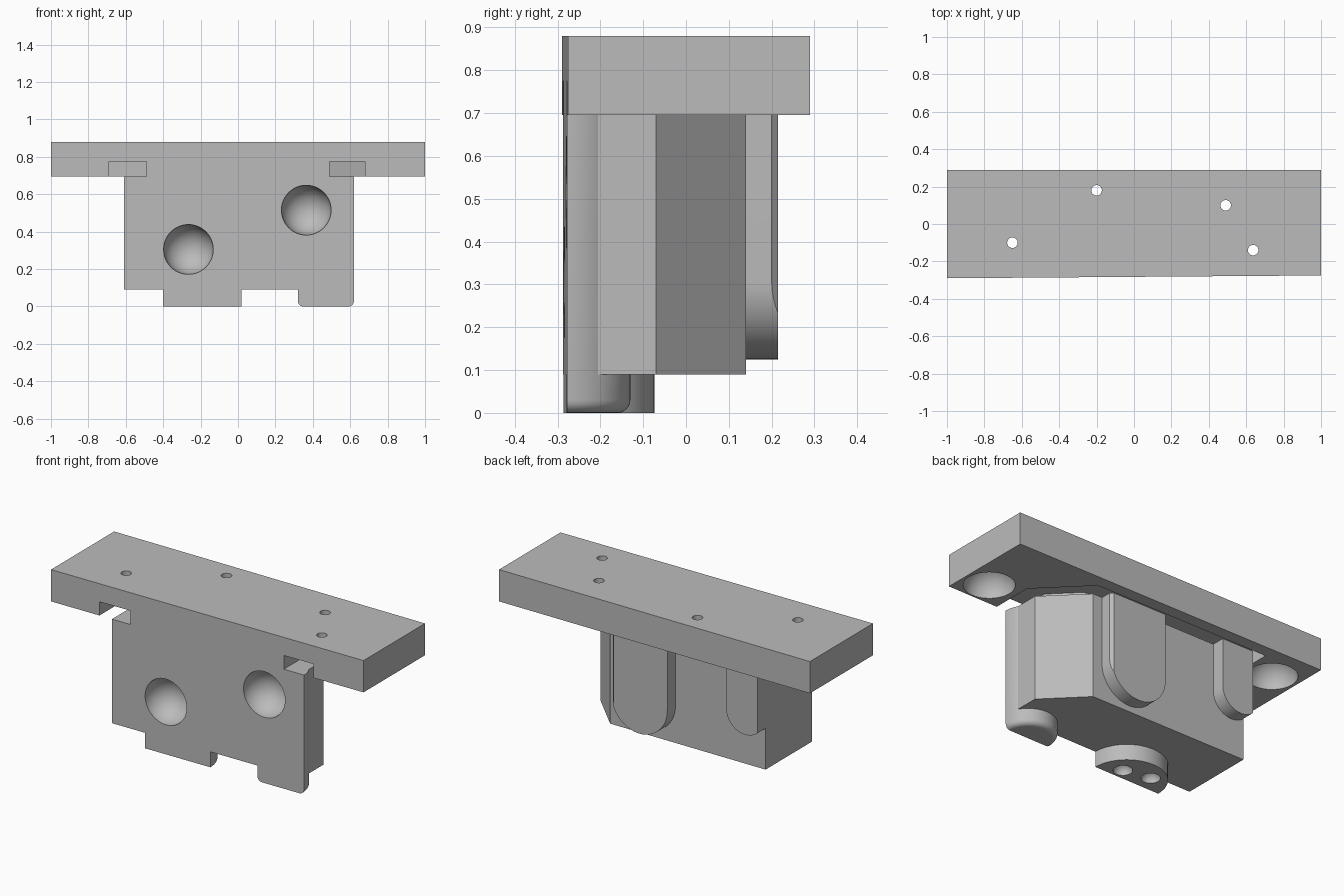
import bpy, bmesh, math
from mathutils import Matrix, Vector

cube = bpy.data.objects.get("Cube")
if cube:
    bpy.data.objects.remove(cube)

grey = bpy.data.materials.new("plain_grey")
grey.use_nodes = True
colour = (0.5, 0.5, 0.5, 1)
grey.diffuse_color = colour
grey.node_tree.nodes["Principled BSDF"].inputs["Base Color"].default_value = colour


def finish(name, bm):
    bmesh.ops.recalc_face_normals(bm, faces=bm.faces)
    mesh = bpy.data.meshes.new(name)
    bm.to_mesh(mesh)
    bm.free()
    mesh.materials.append(grey)
    ob = bpy.data.objects.new(name, mesh)
    bpy.context.collection.objects.link(ob)
    return ob


def prism(name, outline, low, high, along_y=False):
    """Extrude an outline up z, or along y when it lies in the xz plane."""
    bm = bmesh.new()
    place = (lambda a, b: (a, low, b)) if along_y else (lambda a, b: (a, b, low))
    face = bm.faces.new([bm.verts.new(place(a, b)) for a, b in outline])
    push = Vector((0, high - low, 0)) if along_y else Vector((0, 0, high - low))
    new = bmesh.ops.extrude_face_region(bm, geom=[face])["geom"]
    bmesh.ops.translate(bm, vec=push, verts=[v for v in new if isinstance(v, bmesh.types.BMVert)])
    return finish(name, bm)


def cylinder(name, x, y, r, low, high, fillet=0):
    bm = bmesh.new()
    bmesh.ops.create_cone(bm, cap_ends=True, segments=64, radius1=r, radius2=r, depth=high - low,
                          matrix=Matrix.Translation((x, y, (low + high) / 2)))
    if fillet:
        rim = [e for e in bm.edges if all(v.co.z < low + 0.001 for v in e.verts)]
        bmesh.ops.bevel(bm, geom=rim, offset=fillet, segments=6, profile=0.5, affect='EDGES')
    return finish(name, bm)


def ball(name, centre, r):
    bm = bmesh.new()
    bmesh.ops.create_uvsphere(bm, u_segments=48, v_segments=24, radius=r,
                              matrix=Matrix.Translation(centre))
    return finish(name, bm)


def combine(target, tool, operation):
    """Apply a boolean and remove the spent tool."""
    mod = target.modifiers.new("join", 'BOOLEAN')
    mod.operation, mod.solver, mod.object = operation, 'EXACT', tool
    bpy.context.view_layer.objects.active = target
    bpy.ops.object.modifier_apply(modifier=mod.name)
    bpy.data.objects.remove(tool)


def u_outline(x, z, r, top):
    arc = [(x + r * math.cos(a), z + r * math.sin(a))
           for a in (math.pi + math.pi * i / 32 for i in range(33))]
    return arc + [(x + r, top), (x - r, top)]


def front(x):
    return -0.2825 + 0.0075 * x


# Top plate
bracket = prism("mounting_bracket", [(-1, -0.4), (1, -0.4), (1, 0.29), (-1, 0.29)], 0.695, 0.88)

# Main block with one chamfered rear corner
block = prism("block", [(-0.61, -0.4), (0.6, -0.4), (0.6, -0.07), (0.39, 0.14), (-0.61, 0.14)], 0.09, 0.74)
combine(bracket, block, 'UNION')

# Rounded bosses on the back, trimmed flush with the block sides
for x, z, r in ((0.15, 0.305, 0.18), (-0.53, 0.42, 0.12)):
    boss = prism("boss", u_outline(x, z, r, 0.73), 0.05, 0.215, True)
    trim = prism("trim", [(-0.61, 0), (0.53, 0), (0.23, 0.3), (-0.61, 0.3)], 0, 1)
    combine(boss, trim, 'INTERSECT')
    combine(bracket, boss, 'UNION')

# Half round column and foot under the front edge
combine(bracket, cylinder("column", 0.47, -0.28, 0.15, 0, 0.73, 0.03), 'UNION')
combine(bracket, cylinder("foot", -0.19, -0.284, 0.21, 0, 0.3), 'UNION')

# Slightly slanted front plane
combine(bracket, prism("front_cut", [(-1.5, -1), (1.5, -1), (1.5, front(1.5)), (-1.5, front(-1.5))], -0.5, 1.5),
        'DIFFERENCE')

# Relief channel between plate and block, open to the front
channel = [(-0.69, -0.5), (-0.49, -0.5), (-0.49, 0.02), (0.34, 0.02), (0.49, -0.13), (0.49, -0.5),
           (0.68, -0.5), (0.68, -0.037), (0.423, 0.22), (-0.69, 0.22)]
combine(bracket, prism("channel", channel, 0.695, 0.775), 'DIFFERENCE')

# Drilled holes in the plate
for x, y in ((-0.2, 0.18), (-0.65, -0.1), (0.49, 0.1), (0.637, -0.14)):
    combine(bracket, cylinder("drill", x, y, 0.028, 0.65, 1), 'DIFFERENCE')

# Round dished pockets: front, plate underside, foot
pockets = [(-0.265, front(-0.265), 0.305, 0.133), (0.365, front(0.365), 0.515, 0.133),
           (0.85, -0.134, 0.695, 0.133), (-0.85, 0.08, 0.695, 0.133),
           (-0.11, -0.22, 0, 0.05), (-0.27, -0.19, 0, 0.05)]
for x, y, z, r in pockets:
    combine(bracket, ball("pocket", (x, y, z), r), 'DIFFERENCE')

bpy.ops.object.select_all(action='DESELECT')
bracket.select_set(True)
bpy.context.view_layer.objects.active = bracket
bpy.ops.object.shade_smooth_by_angle(angle=math.radians(25))
